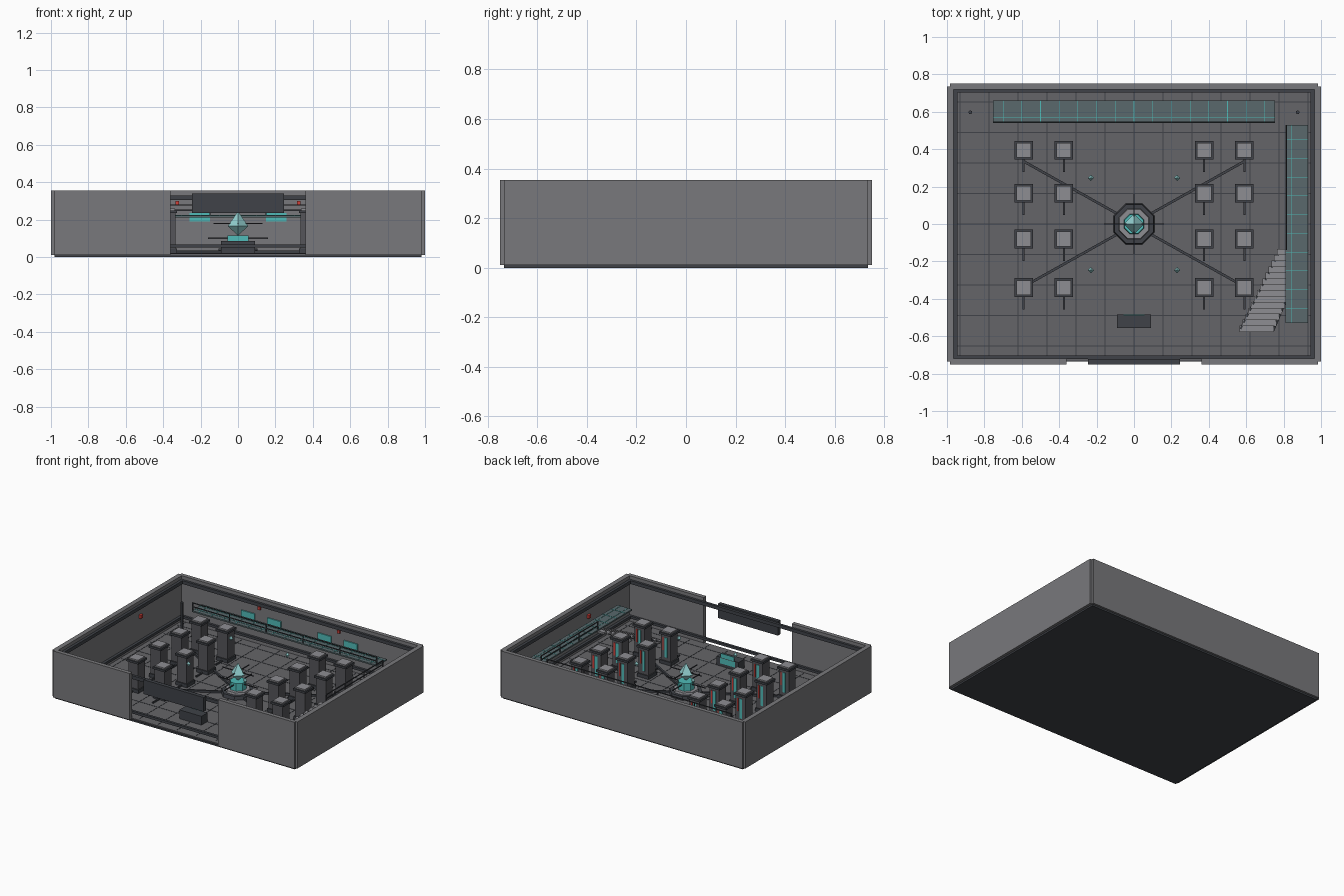
import bpy, math
from mathutils import Vector

if "Cube" in bpy.data.objects:
    bpy.data.objects.remove(bpy.data.objects["Cube"])


def mat(name, rgb):
    m = bpy.data.materials.new(name)
    m.diffuse_color = (*rgb, 1)
    m.use_nodes = True
    m.node_tree.nodes["Principled BSDF"].inputs["Base Color"].default_value = m.diffuse_color
    return m


WALL = mat("wall_grey", (0.19, 0.19, 0.2))
FLOOR = mat("floor_grey", (0.13, 0.13, 0.14))
DARK = mat("dark_trim", (0.05, 0.055, 0.065))
BODY = mat("rack_grey", (0.09, 0.09, 0.1))
CAP = mat("cap_grey", (0.27, 0.27, 0.29))
DECK = mat("deck_grey", (0.1, 0.14, 0.15))
TEAL = mat("teal_glow", (0.08, 0.5, 0.48))
ICE = mat("crystal_blue", (0.3, 0.65, 0.65))
RED = mat("red_light", (0.65, 0.05, 0.04))


def mesh(name, verts, faces, m):
    me = bpy.data.meshes.new(name)
    me.from_pydata(verts, [], faces)
    me.materials.append(m)
    ob = bpy.data.objects.new(name, me)
    bpy.context.collection.objects.link(ob)
    return ob


def box(name, x0, x1, y0, y1, z0, z1, m):
    v = [(x, y, z) for z in (z0, z1) for x, y in ((x0, y0), (x1, y0), (x1, y1), (x0, y1))]
    f = [(3, 2, 1, 0), (4, 5, 6, 7)] + [(i, (i + 1) % 4, (i + 1) % 4 + 4, i + 4) for i in range(4)]
    return mesh(name, v, f, m)


def bar(name, a, b, w, m):
    a, b = Vector(a), Vector(b)
    h, l = w / 2, (b - a).length / 2
    ob = box(name, -h, h, -h, h, -l, l, m)
    ob.location = (a + b) / 2
    ob.rotation_mode = 'QUATERNION'
    ob.rotation_quaternion = (b - a).to_track_quat('Z', 'Y')
    return ob


def prism(name, n, r0, r1, z0, z1, m, x=0, y=0, turn=0.0):
    bpy.ops.mesh.primitive_cone_add(vertices=n, radius1=r0, radius2=r1, depth=z1 - z0,
                                    location=(x, y, (z0 + z1) / 2), rotation=(0, 0, turn))
    ob = bpy.context.object
    ob.name = name
    ob.data.materials.append(m)
    return ob


def gem(name, x, y, z, r, lo, hi, m, n=4):
    v = [(x + r * math.cos(2 * math.pi * i / n), y + r * math.sin(2 * math.pi * i / n), z) for i in range(n)]
    v += [(x, y, z - lo), (x, y, z + hi)]
    f = [(i, (i + 1) % n, n + 1) for i in range(n)] + [((i + 1) % n, i, n) for i in range(n)]
    return mesh(name, v, f, m)


# Floor slab and tile seams
box("floor_base", -.98, .98, -.735, .735, 0, .012, DARK)
box("floor", -.97, .97, -.73, .73, .012, .02, FLOOR)
for i in range(-6, 7):
    box("floor_seam_y", i * .155 - .002, i * .155 + .002, -.71, .71, .02, .0215, DARK)
for i in range(-4, 5):
    box("floor_seam_x", -.95, .95, i * .163 - .002, i * .163 + .002, .02, .0215, DARK)

# Walls with open front gap
box("back_wall", -.985, .985, .72, .75, .012, .355, WALL)
for s in (-1, 1):
    box("side_wall", *sorted((s * .965, s)), -.735, .735, .012, .355, WALL)
    box("front_wall", *sorted((s * .36, s * .985)), -.75, -.72, .012, .355, WALL)

# Trim rails running round the inside, crossing the gap
for z0, z1 in ((.05, .068), (.305, .33)):
    for s in (-1, 1):
        box("side_trim", *sorted((s * .945, s * .966)), -.72, .72, z0, z1, DARK)
        box("end_trim", -.966, .966, *sorted((s * .703, s * .722)), z0, z1, DARK)

# Blank board over the entrance
box("entrance_board", -.245, .245, -.75, -.722, .235, .34, DARK)

# Equipment racks
for x in (-.59, -.375, .375, .59):
    for y in (.395, .165, -.08, -.34):
        box("rack_foot", x - .048, x + .048, y - .048, y + .048, .02, .045, DARK)
        box("rack_body", x - .04, x + .04, y - .04, y + .04, .045, .235, BODY)
        box("rack_collar", x - .05, x + .05, y - .05, y + .05, .235, .25, DARK)
        box("rack_cap", x - .039, x + .039, y - .039, y + .039, .25, .26, CAP)
        box("rack_teal_strip", x - .012, x + .008, y + .04, y + .043, .07, .215, TEAL)
        box("rack_red_strip", x + .018, x + .027, y + .04, y + .043, .12, .215, RED)
        box("rack_lead", x - .005, x + .005, y - .118, y - .045, .02, .03, DARK)

# Central pedestal, emitter and crystal
E = math.pi / 8
prism("pedestal_base", 8, .118, .112, .02, .045, DARK, turn=E)
prism("pedestal_top", 8, .088, .084, .045, .06, CAP, turn=E)
prism("emitter", 8, .058, .055, .06, .115, TEAL, turn=E)
gem("crystal", 0, 0, .165, .055, .05, .08, ICE)
for r, z in ((.16, .1), (.13, .18)):
    bar("cross_rod_x", (-r, 0, z), (r, 0, z), .006, DARK)
    bar("cross_rod_y", (0, -r, z), (0, r, z), .006, DARK)

# Floor cables and floating gems
for sx in (-1, 1):
    for sy in (-1, 1):
        bar("floor_cable", (sx * .09, sy * .055, .027), (sx * .59, sy * .335, .027), .014, DARK)
        gem("small_gem", sx * .23, sy * .247, .27, .017, .02, .02, ICE)

# Console with a screen facing the pedestal
box("console_body", -.09, .09, -.555, -.485, .02, .085, DARK)
mesh("console_screen", [(-.06, -.484, .04), (.06, -.484, .04), (.06, -.484, .08), (-.06, -.484, .08)],
     [(3, 2, 1, 0)], TEAL)
box("console_display", -.055, .055, -.488, -.483, .085, .115, TEAL)

# Walkways: back and right, with grating lines, supports and rails
D0, D1 = .212, .222
box("back_walkway", -.755, .755, .54, .66, D0, D1, DECK)
box("right_walkway", .81, .93, -.528, .53, D0, D1, DECK)
for i in range(15):
    x = -.7 + i * .1
    box("back_grating", x - .0015, x + .0015, .54, .66, D1, D1 + .002, TEAL)
for i in range(10):
    y = -.45 + i * .1
    box("right_grating", .81, .93, y - .0015, y + .0015, D1, D1 + .002, TEAL)
for o in (.03, .09):
    box("back_grating_long", -.755, .755, .54 + o, .542 + o, D1, D1 + .002, TEAL)
    box("right_grating_long", .81 + o, .812 + o, -.528, .53, D1, D1 + .002, TEAL)
for z in (.25, .278):
    bar("back_handrail", (-.755, .545, z), (.755, .545, z), .006, DARK)
    bar("right_handrail", (.815, -.14, z), (.815, .53, z), .006, DARK)
for i in range(6):
    x = -.752 + i * .3008
    bar("back_rail_post", (x, .545, D1), (x, .545, .28), .006, DARK)
for i in range(4):
    y = -.135 + i * .22
    bar("right_rail_post", (.815, y, D1), (.815, y, .28), .006, DARK)

# Slanted stair up to the right walkway
N = 14
for i in range(N):
    t = i / (N - 1)
    x, y, z = .655 + .2 * t, -.56 + .41 * t, .034 + .178 * t
    box("stair_step", x - .09, min(x + .09, .93), y - .017, y + .017, z - .014, z, CAP)
for o in (-.09, .09):
    bar("stair_stringer", (.655 + o, -.57, .025), (.855 + o * .8, -.14, .205), .01, DARK)

# Corner poles, wall screens and warning lights
for s in (-1, 1):
    prism("corner_pole", 8, .01, .01, .02, .23, DARK, x=s * .875, y=.597)
    for x in (.205, .42):
        box("wall_screen", s * x - .055, s * x + .055, .712, .721, .19, .235, TEAL)
    box("back_warning_light", s * .325 - .01, s * .325 + .01, .705, .722, .278, .3, RED)
    box("side_warning_light", *sorted((s * .948, s * .967)), s * -.235 - .012, s * -.235 + .012, .23, .255, RED)
